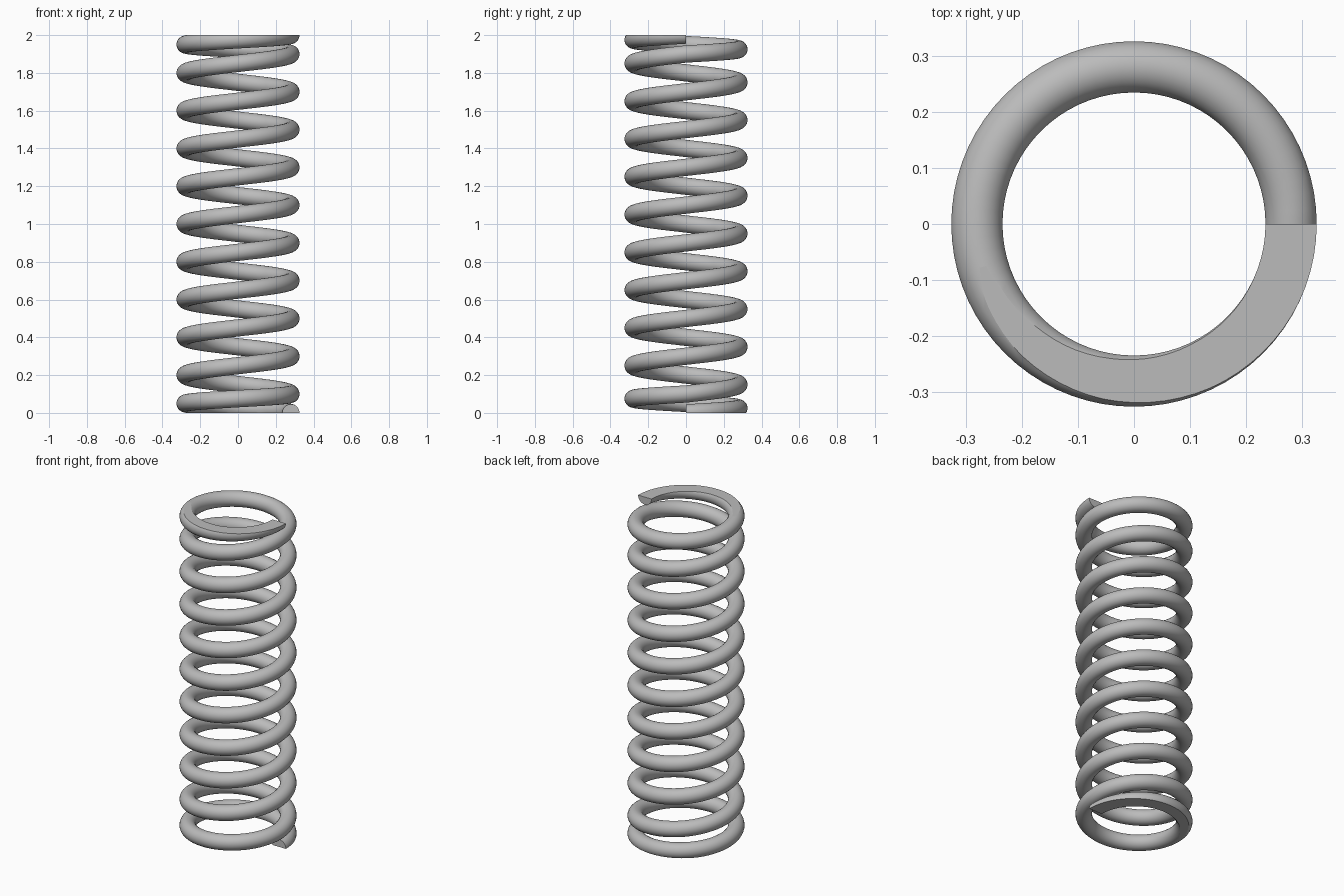
import bpy
import bmesh
from math import cos, sin, pi, atan2
from mathutils import Vector

cube = bpy.data.objects.get("Cube")
if cube:
    bpy.data.objects.remove(cube, do_unlink=True)

COIL_RADIUS, WIRE_RADIUS = 0.28, 0.046
TURNS, STEPS, SIDES = 11, 72, 24
PITCH, END_PITCH = 0.2, 0.1
HEIGHT = 2.0


def rise(turn):
    """Height of the wire centre, with tighter first and last turns."""
    z = END_PITCH * min(turn, 1)
    z += PITCH * min(max(turn - 1, 0), TURNS - 2)
    return z + END_PITCH * max(turn - TURNS + 1, 0)


def wire_ring(bm, turn):
    a = 2 * pi * turn
    out = Vector((cos(a), sin(a), 0))
    centre = COIL_RADIUS * out + Vector((0, 0, rise(turn)))
    ring = []
    for j in range(SIDES):
        b = 2 * pi * (j + 0.5) / SIDES
        offset = out * cos(b) + Vector((0, 0, sin(b)))
        ring.append(bm.verts.new(centre + WIRE_RADIUS * offset))
    return ring


def grind_flat(bm, z, direction):
    """Cut the coil off at a height and close the cut with a flat face."""
    cut = bmesh.ops.bisect_plane(
        bm, geom=bm.verts[:] + bm.edges[:] + bm.faces[:], dist=1e-6,
        plane_co=(0, 0, z), plane_no=(0, 0, direction), clear_outer=True)
    edges = [e for e in cut["geom_cut"] if isinstance(e, bmesh.types.BMEdge)]
    rim = [e for e in edges if e.is_valid and e.is_boundary]
    bmesh.ops.contextual_create(bm, geom=rim)


# Wound wire
bm = bmesh.new()
rings = [wire_ring(bm, i / STEPS) for i in range(TURNS * STEPS + 1)]
for low, high in zip(rings, rings[1:]):
    for j in range(SIDES):
        k = (j + 1) % SIDES
        bm.faces.new((low[j], low[k], high[k], high[j]))
bm.faces.new(rings[0])
bm.faces.new(rings[-1])

# Ground ends
grind_flat(bm, 0, -1)
grind_flat(bm, HEIGHT, 1)
bmesh.ops.recalc_face_normals(bm, faces=bm.faces[:])

# Smooth wire with crisp end faces
for face in bm.faces:
    face.smooth = len(face.verts) <= 5
for face in bm.faces:
    if not face.smooth:
        for edge in face.edges:
            edge.smooth = False

mesh = bpy.data.meshes.new("coil_spring")
bm.to_mesh(mesh)
bm.free()
spring = bpy.data.objects.new("coil_spring", mesh)
bpy.context.collection.objects.link(spring)

# Grey steel
steel = bpy.data.materials.new("grey_steel")
steel.use_nodes = True
colour = (0.5, 0.5, 0.5, 1)
steel.diffuse_color = colour
steel.node_tree.nodes["Principled BSDF"].inputs["Base Color"].default_value = colour
mesh.materials.append(steel)
